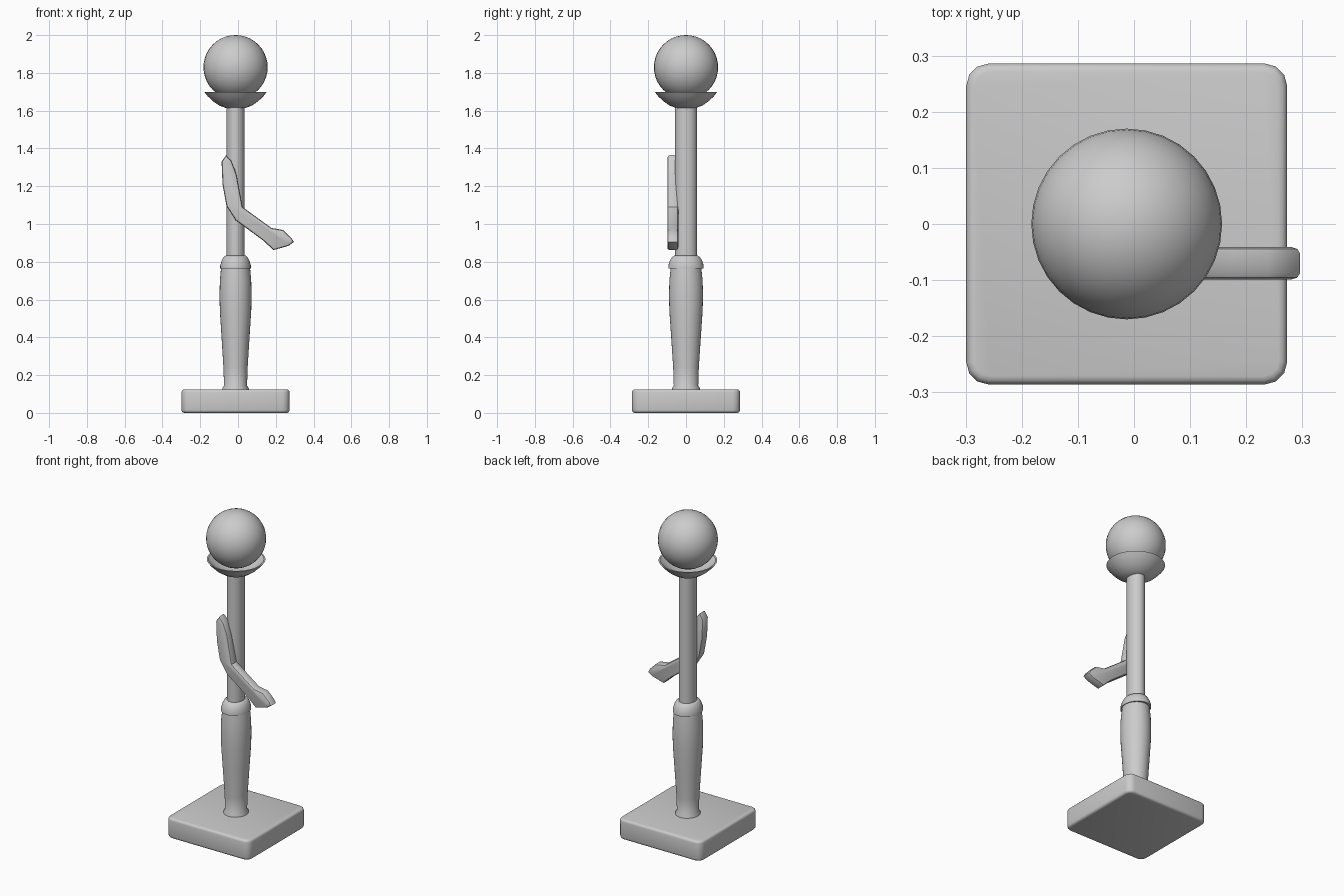
import bpy, bmesh, math

if "Cube" in bpy.data.objects:
    bpy.data.objects.remove(bpy.data.objects["Cube"])

GREY = (0.6, 0.6, 0.6, 1)
AXIS_X = -0.013
mat = bpy.data.materials.new("plain grey")
mat.use_nodes = True
mat.diffuse_color = GREY
mat.node_tree.nodes["Principled BSDF"].inputs["Base Color"].default_value = GREY


def make(name, bm, angle=40):
    """Turn a bmesh into a smooth-shaded grey object."""
    bmesh.ops.recalc_face_normals(bm, faces=bm.faces)
    mesh = bpy.data.meshes.new(name)
    bm.to_mesh(mesh)
    bm.free()
    obj = bpy.data.objects.new(name, mesh)
    bpy.context.collection.objects.link(obj)
    mesh.materials.append(mat)
    bpy.ops.object.select_all(action='DESELECT')
    obj.select_set(True)
    bpy.context.view_layer.objects.active = obj
    bpy.ops.object.shade_smooth_by_angle(angle=math.radians(angle))
    return obj


def lathe(name, profile, sides=32, depth=1.0):
    """Turn (radius, height) points about the post axis; depth stretches y."""
    bm = bmesh.new()
    verts = [bm.verts.new((r, 0, z)) for r, z in profile]
    edges = [bm.edges.new(pair) for pair in zip(verts, verts[1:])]
    bmesh.ops.spin(bm, geom=verts + edges, cent=(0, 0, 0), axis=(0, 0, 1),
                   angle=math.tau, steps=sides)
    bmesh.ops.remove_doubles(bm, verts=bm.verts, dist=0.0005)
    for v in bm.verts:
        v.co.x += AXIS_X
        v.co.y *= depth
    return make(name, bm)


# Square foot with rounded corners and softened rims
bm = bmesh.new()
bmesh.ops.create_cube(bm, size=1)
for v in bm.verts:
    v.co = (v.co.x * 0.572 + AXIS_X, v.co.y * 0.572, (v.co.z + 0.5) * 0.125)
upright = [e for e in bm.edges if abs(e.verts[0].co.z - e.verts[1].co.z) > 0.1]
bmesh.ops.bevel(bm, geom=upright, offset=0.04, segments=3, profile=0.5,
                affect='EDGES')
rims = [e for e in bm.edges if abs(e.verts[0].co.z - e.verts[1].co.z) < 0.01]
bmesh.ops.bevel(bm, geom=rims, offset=0.015, segments=3, profile=0.5,
                affect='EDGES')
make("base", bm)

# Turned lower post, collar and slim shaft
lathe("lower_post", [(0, 0.1), (0.07, 0.12), (0.07, 0.13), (0.061, 0.145),
                     (0.064, 0.24), (0.074, 0.4), (0.083, 0.54), (0.085, 0.62),
                     (0.083, 0.7), (0.077, 0.765), (0, 0.765)], depth=1.06)
lathe("collar", [(0, 0.765), (0.081, 0.765), (0.081, 0.78), (0.074, 0.805),
                 (0.064, 0.825), (0.054, 0.832), (0, 0.832)], depth=1.16)
lathe("shaft", [(0, 0.82), (0.048, 0.82), (0.048, 1.62), (0, 1.62)], depth=1.2)

# Shallow open cup holding the ball
outer = [(0, 1.61), (0.045, 1.612), (0.085, 1.626), (0.12, 1.65),
         (0.148, 1.677), (0.166, 1.7)]
inner = [(0.157, 1.7), (0.11, 1.66), (0.06, 1.64), (0, 1.63)]
lathe("cup", outer + inner)

# Ball on top
bm = bmesh.new()
bmesh.ops.create_uvsphere(bm, u_segments=32, v_segments=20, radius=0.17)
bmesh.ops.translate(bm, verts=bm.verts, vec=(AXIS_X, 0, 1.83))
make("ball", bm)

# Bent arm on the front of the shaft, ending in a small hand
outline = [(-0.063, 1.365), (-0.087, 1.33), (-0.082, 1.21), (-0.061, 1.095),
           (-0.013, 1.02), (0.13, 0.915), (0.188, 0.862), (0.267, 0.884),
           (0.296, 0.905), (0.283, 0.926), (0.24, 0.968), (0.177, 0.979),
           (0.024, 1.09), (-0.008, 1.265), (-0.034, 1.333)]
bm = bmesh.new()
face = bm.faces.new([bm.verts.new((x, -0.099, z)) for x, z in outline])
side = bmesh.ops.extrude_face_region(bm, geom=[face])["geom"]
for v in side:
    if isinstance(v, bmesh.types.BMVert):
        v.co.y = -0.041
bmesh.ops.recalc_face_normals(bm, faces=bm.faces)
rims = [e for e in bm.edges if abs(e.verts[0].co.y - e.verts[1].co.y) < 0.01]
bmesh.ops.bevel(bm, geom=rims, offset=0.012, segments=2, profile=0.5,
                affect='EDGES', clamp_overlap=True)
make("arm", bm, 35)
